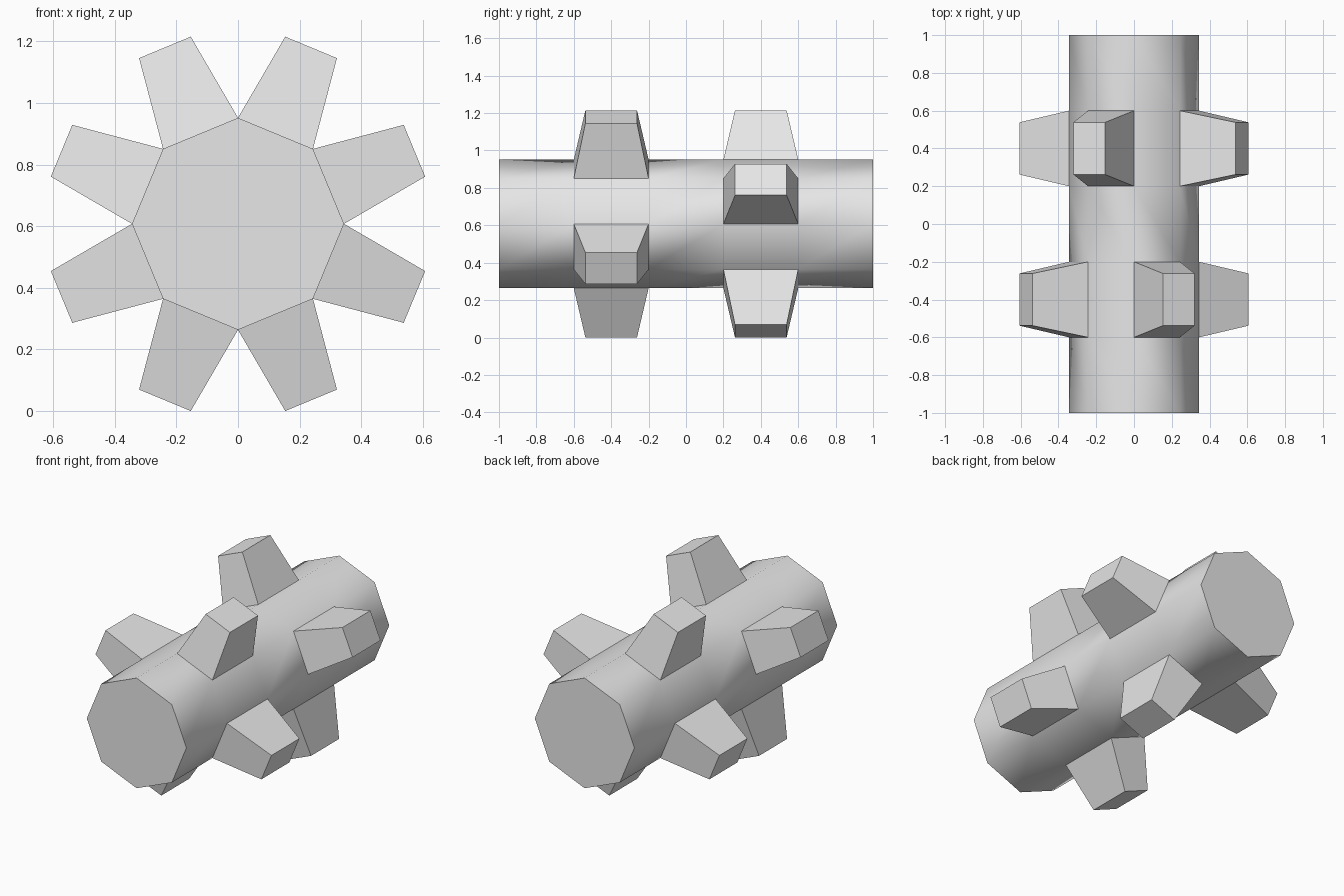
import bpy, bmesh, math
from mathutils import Vector

cube = bpy.data.objects.get("Cube")
if cube:
    bpy.data.objects.remove(cube, do_unlink=True)

SIDES = 8
RADIUS = 0.344       # octagonal drum, corner radius
CENTRE_Z = 0.6075
TOOTH_HEIGHT = 0.302
TAPER = 0.69         # tooth tip size relative to its base
STATIONS = [-1, -0.6, -0.2, 0.2, 0.6, 1]   # ring positions along the drum

grey = bpy.data.materials.new("light_grey")
grey.use_nodes = True
grey.diffuse_color = (0.8, 0.8, 0.8, 1)
grey.node_tree.nodes["Principled BSDF"].inputs["Base Color"].default_value = (0.8, 0.8, 0.8, 1)

bm = bmesh.new()


def add_tooth(base):
    """Raise a tapered block from four base corners."""
    centre = sum((v.co for v in base), Vector()) / 4
    outward = Vector((centre.x, 0, centre.z - CENTRE_Z)).normalized()
    tip = [bm.verts.new(centre + (v.co - centre) * TAPER + outward * TOOTH_HEIGHT)
           for v in base]
    for i in range(4):
        j = (i + 1) % 4
        bm.faces.new((base[i], base[j], tip[j], tip[i]))
    bm.faces.new(tip)


# Drum rings
rings = []
for y in STATIONS:
    angles = [math.tau * i / SIDES for i in range(SIDES)]
    rings.append([bm.verts.new((RADIUS * math.cos(a), y, CENTRE_Z + RADIUS * math.sin(a)))
                  for a in angles])

# Drum wall, with teeth on alternate sides of the front and back bands
for band in range(len(STATIONS) - 1):
    near, far = rings[band], rings[band + 1]
    for i in range(SIDES):
        j = (i + 1) % SIDES
        quad = (near[i], far[i], far[j], near[j])
        if (band == 1 and i % 2 == 1) or (band == 3 and i % 2 == 0):
            add_tooth(quad)
        else:
            bm.faces.new(quad).smooth = True

# Flat ends
bm.faces.new(rings[0])
bm.faces.new(rings[-1])
bmesh.ops.recalc_face_normals(bm, faces=bm.faces[:])

mesh = bpy.data.meshes.new("toothed_drum")
bm.to_mesh(mesh)
bm.free()
mesh.materials.append(grey)
drum = bpy.data.objects.new("toothed_drum", mesh)
bpy.context.collection.objects.link(drum)
